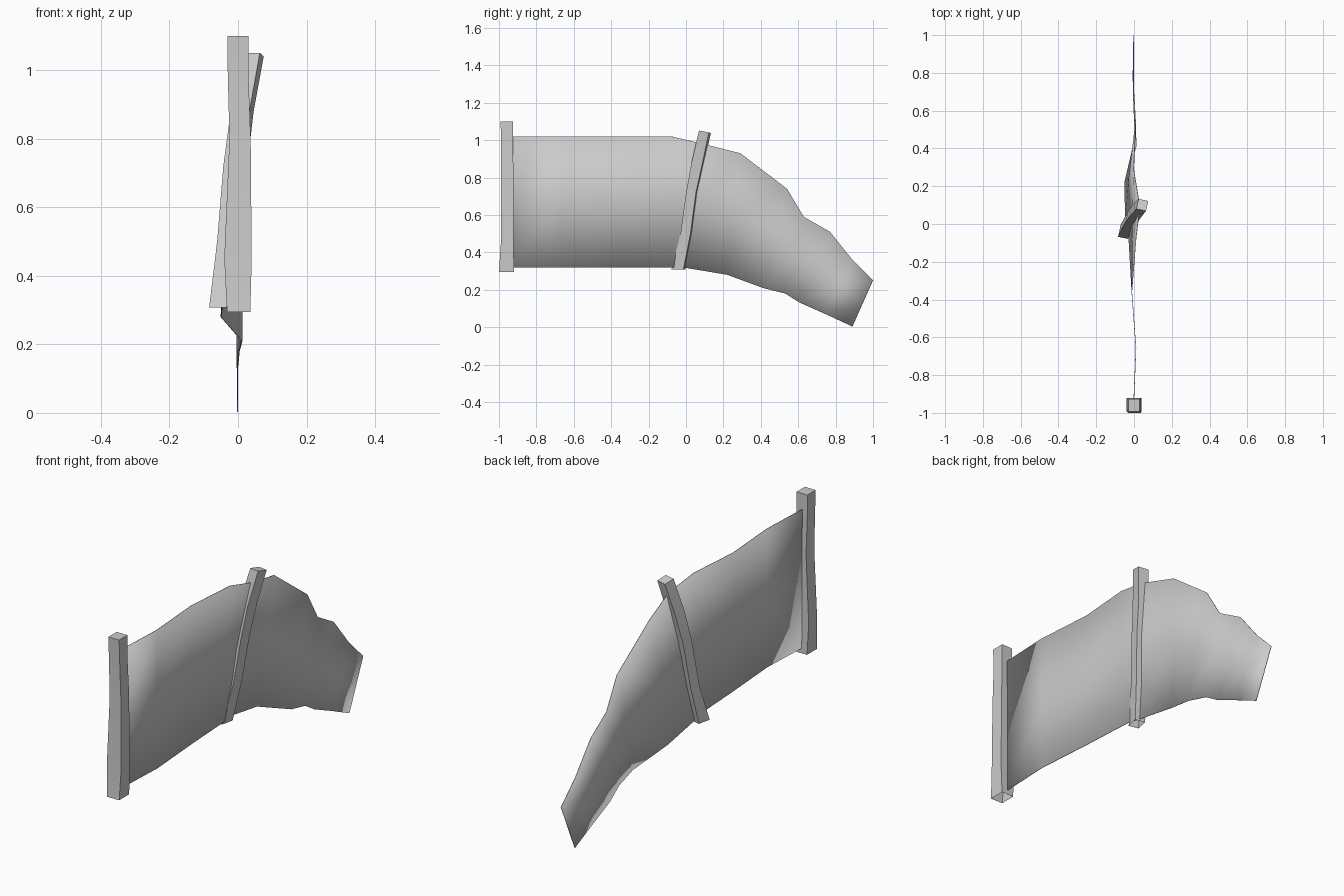
import bpy, bmesh, math
from mathutils import Vector, Matrix

if "Cube" in bpy.data.objects:
    bpy.data.objects.remove(bpy.data.objects["Cube"], do_unlink=True)

grey = bpy.data.materials.new("plain_grey")
grey.use_nodes = True
GREY = (0.6, 0.6, 0.6, 1)
grey.diffuse_color = GREY
grey.node_tree.nodes["Principled BSDF"].inputs["Base Color"].default_value = GREY


def finish(bm, name, angle):
    bmesh.ops.recalc_face_normals(bm, faces=bm.faces)
    mesh = bpy.data.meshes.new(name)
    bm.to_mesh(mesh)
    bm.free()
    mesh.materials.append(grey)
    obj = bpy.data.objects.new(name, mesh)
    bpy.context.collection.objects.link(obj)
    bpy.ops.object.select_all(action='DESELECT')
    obj.select_set(True)
    bpy.context.view_layer.objects.active = obj
    bpy.ops.object.shade_smooth_by_angle(angle=math.radians(angle))
    return obj


def post(name, rings, turn=0, slope=0):
    """Uneven square post, open below, from rings of (x, y, z, half x, half y)."""
    bm = bmesh.new()
    spin = Matrix.Rotation(math.radians(turn), 3, 'Z')
    loops = []
    for x, y, z, hx, hy in rings:
        loops.append([bm.verts.new(Vector((x, y, z)) + spin @ Vector((sx * hx, sy * hy, 0)))
                      for sx, sy in ((-1, -1), (1, -1), (1, 1), (-1, 1))])
    for v in loops[-1]:
        v.co.z -= slope * (v.co.y - rings[-1][1])
    for low, high in zip(loops, loops[1:]):
        for i in range(4):
            j = (i + 1) % 4
            bm.faces.new((low[i], low[j], high[j], high[i]))
    bm.faces.new(loops[-1])
    return finish(bm, name, 40)


# Upright post at the front
post("front_post", [
    (0.002, -0.960, 0.295, 0.034, 0.040),
    (0, -0.956, 0.45, 0.040, 0.034),
    (0.006, -0.955, 0.80, 0.031, 0.033),
    (0, -0.957, 1.00, 0.030, 0.031),
    (0, -0.959, 1.10, 0.030, 0.033)])

# Leaning post in the middle
post("middle_post", [
    (-0.052, -0.041, 0.307, 0.026, 0.033),
    (-0.028, 0.003, 0.50, 0.028, 0.027),
    (-0.008, 0.033, 0.72, 0.030, 0.027),
    (0.012, 0.065, 0.88, 0.028, 0.030),
    (0.044, 0.101, 1.045, 0.026, 0.027)], turn=-12, slope=0.2)

# Sheet hung between the posts: pairs of lower and upper edge points
edges = [
    ((0, -0.94, 0.32), (0, -0.94, 1.02)),
    ((0.012, -0.66, 0.32), (0.012, -0.66, 1.02)),
    ((-0.01, -0.36, 0.32), (-0.01, -0.36, 1.02)),
    ((-0.026, -0.08, 0.32), (0.012, -0.08, 1.02)),
    ((-0.044, 0.01, 0.315), (0.033, 0.09, 0.98)),
    ((-0.048, 0.22, 0.28), (0.0, 0.29, 0.93)),
    ((0.013, 0.41, 0.21), (0.01, 0.54, 0.74)),
    ((0.005, 0.53, 0.18), (0.005, 0.63, 0.59)),
    ((0, 0.61, 0.13), (-0.004, 0.77, 0.51)),
    ((0, 0.75, 0.068), (-0.003, 0.89, 0.36)),
    ((0, 0.89, 0.003), (0, 1.0, 0.25))]
bm = bmesh.new()
columns = [[bm.verts.new(Vector(a).lerp(Vector(b), t)) for t in (0, 0.5, 1)]
           for a, b in edges]
for left, right in zip(columns, columns[1:]):
    for i in range(2):
        bm.faces.new((left[i], right[i], right[i + 1], left[i + 1]))
# Thin closed cloth with rounded-looking rims
bmesh.ops.recalc_face_normals(bm, faces=bm.faces)
bmesh.ops.solidify(bm, geom=bm.faces[:], thickness=0.003)
finish(bm, "cloth_sheet", 180)
